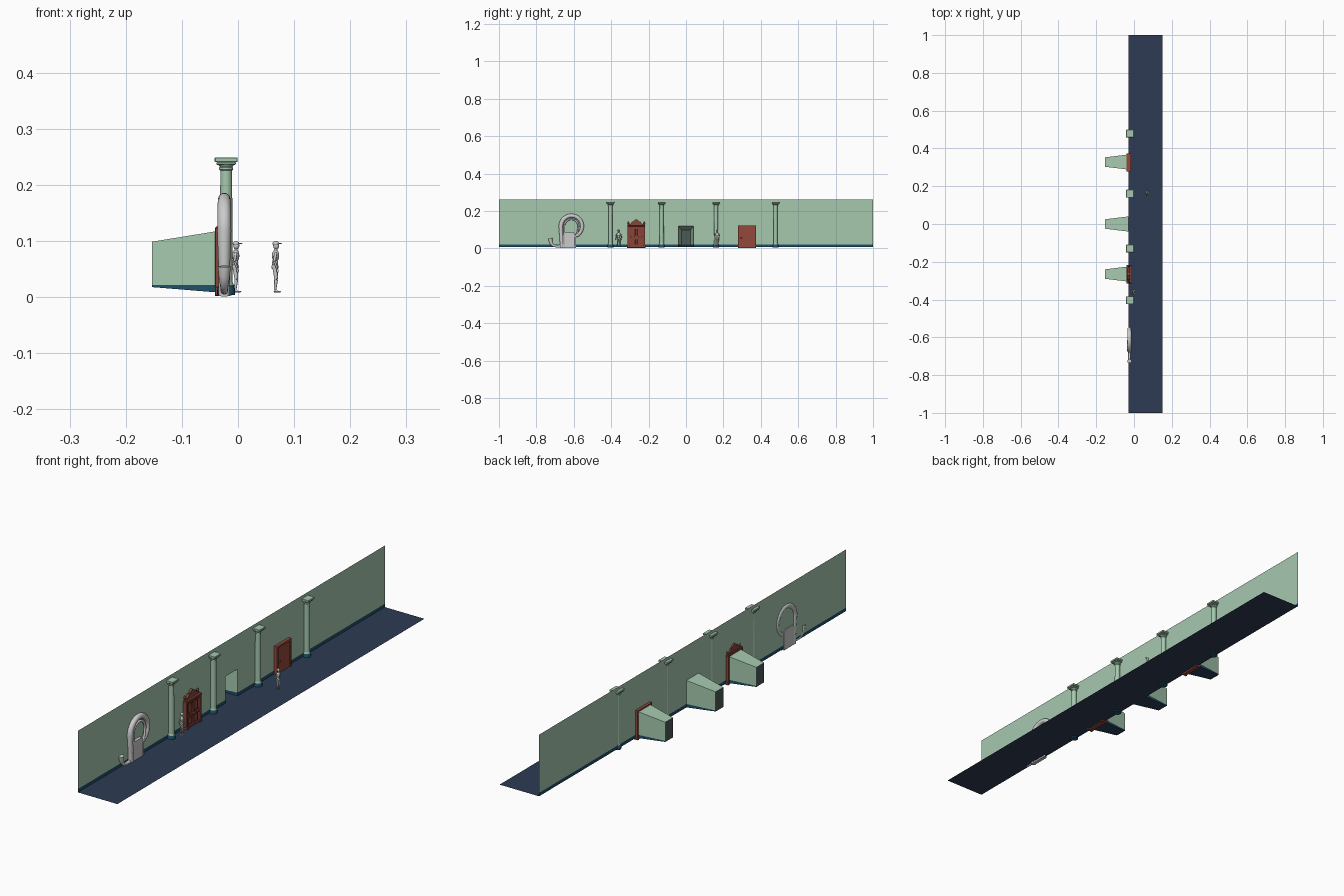
import bpy, bmesh
from math import sin, cos, pi, radians
from mathutils import Vector, Matrix

if "Cube" in bpy.data.objects:
    bpy.data.objects.remove(bpy.data.objects["Cube"])


def mat(name, r, g, b):
    m = bpy.data.materials.new(name)
    m.diffuse_color = (r, g, b, 1)
    m.use_nodes = True
    m.node_tree.nodes["Principled BSDF"].inputs["Base Color"].default_value = m.diffuse_color
    return m


GREEN = mat("wall_green", .38, .58, .43)
TEAL = mat("skirting_teal", .014, .08, .138)
NAVY = mat("floor_navy", .026, .044, .088)
RED = mat("door_red", .29, .065, .042)
BROWN = mat("ornate_brown", .25, .06, .042)
DARK = mat("recess_shadow", .07, .10, .085)
X0, ZF, ZS, ZT = -.03, .008, .022, .262    # wall plane, floor, skirting top, wall top


def finish(name, bm, m=None, smooth=False):
    me = bpy.data.meshes.new(name)
    bm.to_mesh(me)
    bm.free()
    ob = bpy.data.objects.new(name, me)
    bpy.context.collection.objects.link(ob)
    if m:
        me.materials.append(m)
    if smooth:
        bpy.ops.object.select_all(action='DESELECT')
        ob.select_set(True)
        bpy.context.view_layer.objects.active = ob
        bpy.ops.object.shade_smooth_by_angle(angle=radians(40))
    return ob


def quads(name, faces, m):
    bm = bmesh.new()
    for f in faces:
        bm.faces.new([bm.verts.new(p) for p in f])
    bmesh.ops.remove_doubles(bm, verts=bm.verts, dist=1e-5)
    return finish(name, bm, m)


def wall_rect(y0, y1, z0, z1, x=X0):
    return [(x, y0, z0), (x, y1, z0), (x, y1, z1), (x, y0, z1)]


def boxes(name, items, m=None, bevel=0):
    """items: (x0, x1, y0, y1, z0, z1)"""
    bm = bmesh.new()
    for x0, x1, y0, y1, z0, z1 in items:
        M = Matrix.Translation(((x0+x1)/2, (y0+y1)/2, (z0+z1)/2)) @ Matrix.Diagonal((x1-x0, y1-y0, z1-z0, 1))
        bmesh.ops.create_cube(bm, size=1, matrix=M)
    if bevel:
        bmesh.ops.bevel(bm, geom=bm.edges[:], offset=bevel, segments=1, affect='EDGES')
    return finish(name, bm, m)


def lathe(name, prof, x, y, m, n=20):
    bm = bmesh.new()
    rings = [[bm.verts.new((x+r*cos(2*pi*i/n), y+r*sin(2*pi*i/n), z)) for i in range(n)] for r, z in prof]
    for a, b in zip(rings, rings[1:]):
        for i in range(n):
            bm.faces.new((a[i], a[(i+1) % n], b[(i+1) % n], b[i]))
    bm.faces.new(rings[0][::-1])
    bm.faces.new(rings[-1])
    return finish(name, bm, m, True)


def tube(name, pts, x, m=None, res=3):
    """swept tube in the plane of the wall; pts: (y, z, radius)"""
    cu = bpy.data.curves.new(name, 'CURVE')
    cu.dimensions, cu.bevel_depth, cu.bevel_resolution, cu.use_fill_caps = '3D', 1, res, True
    s = cu.splines.new('POLY')
    s.points.add(len(pts)-1)
    for p, (y, z, r) in zip(s.points, pts):
        p.co, p.radius = (x, y, z, 1), r
    tmp = bpy.data.objects.new(name, cu)
    bm = bmesh.new()
    bpy.context.collection.objects.link(tmp)
    me = bpy.data.meshes.new_from_object(tmp)
    bm.from_mesh(me)
    bpy.data.objects.remove(tmp)
    return finish(name, bm, m, True)


def plate(name, outline, x0, x1, m=None):
    """extruded (y, z) outline"""
    bm = bmesh.new()
    f = bm.faces.new([bm.verts.new((x0, y, z)) for y, z in outline])
    ext = bmesh.ops.extrude_face_region(bm, geom=[f])
    bmesh.ops.translate(bm, vec=(x1-x0, 0, 0), verts=[v for v in ext['geom'] if isinstance(v, bmesh.types.BMVert)])
    bmesh.ops.recalc_face_normals(bm, faces=bm.faces)
    return finish(name, bm, m)


def arc(y, z, r, a0, a1, n):
    return [(y+r*cos(radians(a0+(a1-a0)*i/n)), z+r*sin(radians(a0+(a1-a0)*i/n))) for i in range(n+1)]


# floor, wall with openings, skirting
OPEN, HW, OT = (-.265, 0, .328), .04, .119
quads("floor", [[(X0, -1, ZF), (.15, -1, ZF), (.15, 1, ZF), (X0, 1, ZF)]], NAVY)
wall, skirt, y = [], [], -1
for c in OPEN + (None,):
    e = 1 if c is None else c-HW
    wall += [wall_rect(y, e, ZS, OT), wall_rect(y, e, OT, ZT)]
    skirt.append(wall_rect(y, e, ZF, ZS))
    if c is not None:
        wall.append(wall_rect(e, c+HW, OT, ZT))
        y = c+HW
quads("wall", wall, GREEN)
quads("skirting", skirt, TEAL)

# tapering false-perspective recesses
XB, HB, TB, FB = -.153, .025, .099, .018
for c in OPEN:
    sides, base = [], []
    for s in (-1, 1):
        a, b = c+s*HW, c+s*HB
        sides.append([(X0, a, ZS), (XB, b, ZS), (XB, b, TB), (X0, a, OT)][::s])
        base.append([(X0, a, ZF), (XB, b, FB), (XB, b, ZS), (X0, a, ZS)][::s])
    sides.append([(X0, c-HW, OT), (X0, c+HW, OT), (XB, c+HB, TB), (XB, c-HB, TB)])
    quads("recess_walls", sides, GREEN)
    quads("recess_skirting", base, TEAL)
    quads("recess_floor", [[(X0, c-HW, ZF), (X0, c+HW, ZF), (XB, c+HB, FB), (XB, c-HB, FB)]], NAVY)
    quads("recess_back", [wall_rect(c-HB, c+HB, FB, TB, XB)], DARK)

# columns
CX = -.021
for y in (-.404, -.13, .161, .479):
    lathe("column_base", [(.016, .004), (.016, .014), (.0145, .018), (.0135, .022)], CX, y, TEAL)
    lathe("column_shaft", [(.0135, .022), (.0115, .027), (.0115, .03), (.0105, .226), (.0125, .228), (.0125, .231),
                           (.011, .232), (.014, .236), (.016, .24)], CX, y, GREEN)
    boxes("column_capital", [(CX-.017, CX+.017, y-.017, y+.017, .236, .241),
                             (CX-.0205, CX+.0205, y-.0205, y+.0205, .241, .249)], GREEN, .001)

# plain red door
y = .326
boxes("red_door_frame", [(-.041, -.017, y-.047, y-.039, .002, .123), (-.041, -.017, y+.039, y+.047, .002, .123),
                         (-.041, -.017, y-.039, y+.039, .114, .123)], RED)
boxes("red_door_leaf", [(-.038, -.021, y-.039, y+.039, .002, .114)], RED)
bm = bmesh.new()
bmesh.ops.create_uvsphere(bm, u_segments=12, v_segments=8, radius=.004, matrix=Matrix.Translation((-.017, y-.03, .056)))
finish("red_door_knob", bm, RED, True)

# ornate door: posts, rails, panels, scrolled pediment
y = -.266
parts = [(-.038, -.022, y-.04, y+.04, .003, .122)]
for s in (-1, 1):
    parts += [(-.041, -.014, y+s*.043-.005, y+s*.043+.005, .003, .122),
              (-.041, -.011, y+s*.043-.0065, y+s*.043+.0065, .003, .018),
              (-.022, -.019, y+s*.018-.013, y+s*.018+.013, .02, .048),
              (-.022, -.019, y+s*.018-.013, y+s*.018+.013, .068, .104)]
for z0, z1, x1 in ((.008, .014, -.016), (.053, .059, -.014), (.108, .113, -.016), (.118, .126, -.011)):
    parts.append((-.04, x1, y-.047, y+.047, z0, z1))
boxes("ornate_door", parts, BROWN, .0008)
half = [(.041, .126), (.041, .131), (.032, .131), (.027, .136), (.022, .144), (.014, .144)]
crest = [(y+a, z) for a, z in half] + arc(y, .143, .012, 0, 180, 10) + [(y-a, z) for a, z in half[::-1]]
plate("ornate_crest", crest, -.036, -.02, BROWN)
for s in (-1, 1):
    lathe("ornate_finial", [(.004, .126), (.0025, .129), (.0055, .134), (.0045, .138), (.0015, .143)], -.027, y+s*.042, BROWN, 10)
    tube("ornate_arm_scroll", [(a, b, .002) for a, b in arc(y+s*.02, .074, .015, 200, 340, 8)], -.018, BROWN, 1)

# grey curled arch doorway
AX, ay, az = -.0245, -.612, .118
tube("arch_curl", [(-.664, .002, .010), (-.666, .06, .0105)] +
     [(p[0], p[1], .0125-.0035*i/24) for i, p in enumerate(arc(ay, az, .057, 180, -65, 24))], AX)
tube("arch_inner_rim", [(-.651, .002, .005), (-.651, .1, .005)] +
     [(*p, .005) for p in arc(ay-.001, az, .038, 180, 0, 16)] + [(-.578, .09, .005), (-.592, .06, .005), (-.592, .002, .005)], AX+.003)
plate("arch_door_leaf", [(-.66, .002), (-.592, .002), (-.592, .07), (-.6, .085), (-.65, .085), (-.66, .07)], -.033, -.018)
# upturned horn at the foot
tube("arch_horn", [(-.665, .012, .007), (-.69, .011, .0065), (-.708, .014, .0065), (-.719, .024, .008),
                   (-.724, .038, .010), (-.726, .055, .0115)], AX)


# standing figures in caps, facing +x
def figure(name, fx, fy):
    bm = bmesh.new()

    def blob(p, r):
        M = Matrix.Translation((fx+p[0], fy+p[1], ZF+p[2])) @ Matrix.Diagonal((*r, 1))
        bmesh.ops.create_uvsphere(bm, u_segments=12, v_segments=8, radius=1, matrix=M)

    def limb(a, b, ra, rb):
        a, b = Vector(a), Vector(b)
        d = b-a
        M = Matrix.Translation((a+b)/2+Vector((fx, fy, ZF))) @ d.to_track_quat('Z', 'Y').to_matrix().to_4x4()
        bmesh.ops.create_cone(bm, cap_ends=True, segments=10, radius1=ra, radius2=rb, depth=d.length, matrix=M)

    blob((0, 0, .066), (.0065, .0095, .011))     # chest
    blob((-.001, 0, .053), (.0055, .0075, .008))  # belly
    blob((-.001, 0, .046), (.0065, .0082, .006))  # hips
    limb((0, 0, .073), (.001, 0, .082), .003, .0025)
    blob((.001, 0, .084), (.0055, .0047, .0065))  # head
    blob((.0005, 0, .0875), (.006, .0053, .0045))  # cap
    blob((.0075, 0, .0875), (.0045, .004, .001))  # visor
    for s in (-1, 1):
        limb((-.001, s*.005, .046), (.001, s*.006, .024), .0048, .0032)
        limb((.001, s*.006, .024), (-.001, s*.006, .004), .0034, .002)
        blob((.003, s*.006, .0018), (.007, .003, .0018))
        limb((0, s*.0095, .071), (-.002, s*.015, .056), .0028, .0022)
        limb((-.002, s*.015, .056), (.003, s*.0145, .042), .0022, .0016)
        blob((.0035, s*.0145, .039), (.002, .0014, .0035))
    finish(name, bm, None, True)


figure("figure_by_ornate_door", -.004, -.36)
figure("figure_by_red_door", .067, .166)
